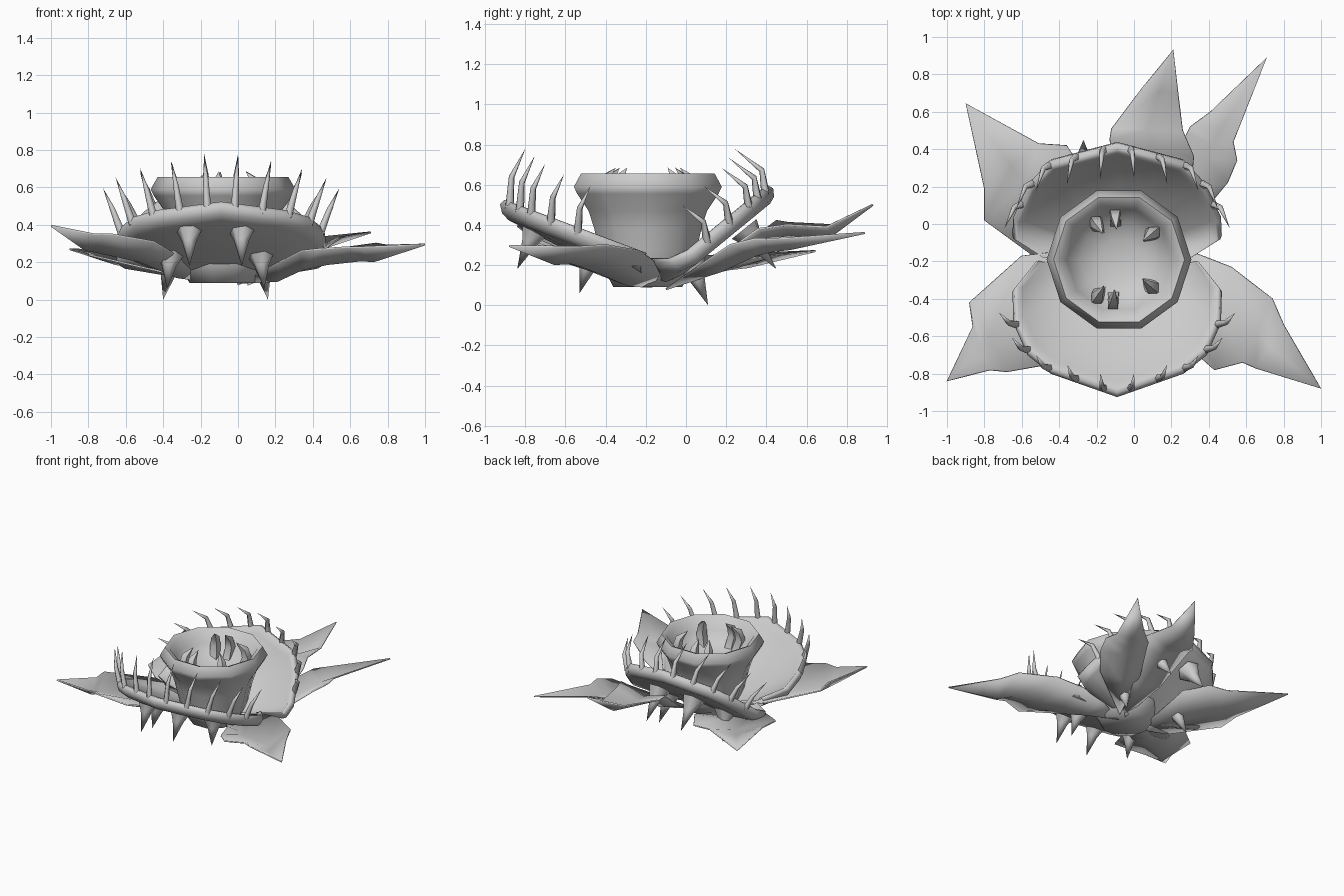
import bpy
import math
from mathutils import Vector

default_cube = bpy.data.objects.get("Cube")
if default_cube:
    bpy.data.objects.remove(default_cube, do_unlink=True)

grey = bpy.data.materials.new("plain grey")
grey.use_nodes = True
colour = (0.6, 0.6, 0.6, 1)
grey.diffuse_color = colour
grey.node_tree.nodes["Principled BSDF"].inputs["Base Color"].default_value = colour

CENTRE = Vector((-0.08, -0.19, 0))


def make_object(name, verts, faces, angle=80):
    mesh = bpy.data.meshes.new(name)
    mesh.from_pydata([tuple(v) for v in verts], [], faces)
    mesh.materials.append(grey)
    obj = bpy.data.objects.new(name, mesh)
    bpy.context.collection.objects.link(obj)
    bpy.ops.object.select_all(action="DESELECT")
    obj.select_set(True)
    bpy.context.view_layer.objects.active = obj
    # Merge doubled points and make normals point outward
    bpy.ops.object.mode_set(mode="EDIT")
    bpy.ops.mesh.select_all(action="SELECT")
    bpy.ops.mesh.remove_doubles(threshold=0.001)
    bpy.ops.mesh.normals_make_consistent(inside=False)
    bpy.ops.object.mode_set(mode="OBJECT")
    bpy.ops.object.shade_smooth_by_angle(angle=math.radians(angle))
    return obj


def bridge(rings, closed=True):
    """Quads between successive rings of equal length."""
    count = len(rings[0])
    verts = [v for ring in rings for v in ring]
    faces = []
    for r in range(len(rings) - 1):
        for i in range(count if closed else count - 1):
            j = (i + 1) % count
            a, b = r * count, (r + 1) * count
            faces.append((a + i, a + j, b + j, b + i))
    return verts, faces


def spike(name, path, radii, sides=5):
    """Tapered tube along a path, pointed at the last point."""
    path = [Vector(p) for p in path]
    rings = []
    for k, radius in enumerate(radii):
        along = (path[k + 1] - path[max(k - 1, 0)]).normalized()
        across = along.orthogonal().normalized()
        other = along.cross(across)
        ring = []
        for i in range(sides):
            a = math.tau * i / sides
            ring.append(path[k] + radius * (across * math.cos(a) + other * math.sin(a)))
        rings.append(ring)
    verts, faces = bridge(rings)
    start = len(verts) - sides
    verts.append(path[-1])
    faces += [(start + i, start + (i + 1) % sides, len(verts) - 1) for i in range(sides)]
    faces.append(tuple(range(sides)))
    return make_object(name, verts, faces)


# Central cup, a ten sided lathe with a hollow top
SIDES = 10
profile = [(0.18, 0.09), (0.23, 0.18), (0.255, 0.27), (0.28, 0.38), (0.31, 0.47),
           (0.37, 0.555), (0.387, 0.59), (0.35, 0.655), (0.315, 0.64),
           (0.28, 0.56), (0.21, 0.49), (0.11, 0.45)]
rings = []
for radius, z in profile:
    rings.append([CENTRE + Vector((radius * math.cos(math.tau * i / SIDES),
                                   radius * math.sin(math.tau * i / SIDES), z))
                  for i in range(SIDES)])
verts, faces = bridge(rings)
faces.append(tuple(range(SIDES)))
faces.append(tuple(range(len(verts) - SIDES, len(verts))))
make_object("cup", verts, faces)

# Curled teeth inside the cup
for n, degrees in enumerate((122, 95, 38, -40, -98, -120)):
    a = math.radians(degrees)
    out = Vector((math.cos(a), math.sin(a), 0))
    path = [CENTRE + out * r + Vector((0, 0, z))
            for r, z in ((0.2, 0.46), (0.24, 0.56), (0.22, 0.63), (0.16, 0.685))]
    spike(f"cup_tooth_{n}", path, (0.04, 0.038, 0.03), 4)


def along_outline(points, fraction):
    """Point at a fraction of the outline's length."""
    lengths = [(b - a).length for a, b in zip(points, points[1:])]
    target = fraction * sum(lengths)
    for a, b, length in zip(points, points[1:], lengths):
        if target <= length:
            return a.lerp(b, target / length)
        target -= length
    return points[-1]


def lobe(name, half, edge_y, edge_z, slope, toward, lean, height):
    """Half of the trap: bowed shell with a thick rolled rim and curved teeth."""
    middle = -0.09
    hinge = Vector((middle, -0.17, 0.14))
    flat = [(-x, y) for x, y in half] + [(0, edge_y)] + list(reversed(half))
    outline = [Vector((middle + x, y, max(0.235, edge_z - slope * abs(y - edge_y))))
               for x, y in flat]
    normal = Vector((0, toward * slope, 1)).normalized()
    section = [(0, 0), (0.45, -0.02), (0.9, -0.02), (0.95, 0.005), (0.985, 0), (1, -0.03),
               (0.97, -0.065), (0.92, -0.08), (0.5, -0.08), (0, -0.05)]
    rings = [[hinge.lerp(p, t) + normal * d for p in outline] for t, d in section]
    make_object(name, *bridge(rings, closed=False))
    count = 10
    for n in range(count):
        base = along_outline(outline, 0.18 + 0.64 * n / (count - 1))
        base = hinge.lerp(base, 0.97)
        side = (base.x - middle) / 0.56
        size = 1 - 0.25 * abs(side)
        path = [base - normal * 0.03,
                base + Vector((side * 0.07, 0, height * 0.48)) * size,
                base + Vector((side * 0.14, toward * lean, height)) * size]
        spike(f"{name}_tooth_{n}", path, (0.023, 0.015))


lobe("front_lobe", [(0.44, -0.2), (0.56, -0.35), (0.555, -0.52), (0.48, -0.69), (0.355, -0.79)],
     -0.915, 0.53, 0.375, 1, 0.07, 0.28)
lobe("back_lobe", [(0.4, -0.18), (0.56, -0.08), (0.555, 0.02), (0.47, 0.2), (0.36, 0.32)],
     0.415, 0.605, 0.82, -1, 0.14, 0.21)

# Thorns under the lobes, tapering quickly from a wide root
thorns = {
    "front_upper": [(-0.26, -0.74, 0.4), (-0.26, -0.84, 0.18)],
    "front_lower": [(-0.36, -0.47, 0.26), (-0.38, -0.53, 0.06)],
    "back_upper": [(-0.27, 0.29, 0.38), (-0.27, 0.45, 0.18)],
    "back_lower": [(-0.36, 0.02, 0.22), (-0.4, 0.11, 0)],
}
for name, (root, tip) in thorns.items():
    for side in ("right", "left"):
        root, tip = Vector(root), Vector(tip)
        if side == "left":
            root.x, tip.x = -0.24 - root.x, -0.24 - tip.x
        spike(f"{name}_thorn_{side}", [root, root.lerp(tip, 0.4), tip], (0.085, 0.04), 6)


def leaf(name, base, pairs, tip, fold):
    """Thin pointed leaf, folded into a keel along its midrib."""
    rings = [[Vector(base)] * 3]
    for left, right in pairs:
        left, right = Vector(left), Vector(right)
        rings.append([left, (left + right) / 2 - Vector((0, 0, fold)), right])
    rings.append([Vector(tip)] * 3)
    obj = make_object(name, *bridge(rings, closed=False))
    solid = obj.modifiers.new("thickness", "SOLIDIFY")
    solid.thickness = 0.01
    solid.offset = 0


leaf("right_back_leaf", (-0.2, -0.1, 0.1),
     [((-0.5, -0.2, 0.17), (-0.25, 0.25, 0.23)), ((-0.8, 0.02, 0.24), (-0.36, 0.42, 0.24)),
      ((-0.8, 0.19, 0.25), (-0.51, 0.43, 0.25))], (-0.9, 0.645, 0.27), 0.06)
leaf("back_leaf", (0, -0.1, 0.08),
     [((-0.08, 0.2, 0.23), (0.3, 0.15, 0.23)), ((-0.13, 0.45, 0.42), (0.32, 0.36, 0.38)),
      ((-0.12, 0.51, 0.41), (0.26, 0.5, 0.4)), ((0.04, 0.72, 0.4), (0.235, 0.7, 0.39))],
     (0.21, 0.93, 0.5), 0.06)
leaf("left_back_leaf", (0.05, -0.1, 0.08),
     [((0.15, 0.25, 0.22), (0.4, 0.1, 0.22)), ((0.28, 0.48, 0.3), (0.5, 0.22, 0.3)),
      ((0.3, 0.52, 0.31), (0.55, 0.34, 0.33)), ((0.41, 0.6, 0.33), (0.53, 0.44, 0.33))],
     (0.71, 0.89, 0.36), 0.05)
leaf("left_front_leaf", (0, -0.17, 0.09),
     [((0.2, -0.13, 0.16), (0.22, -0.45, 0.2)), ((0.34, -0.16, 0.22), (0.34, -0.7, 0.26)),
      ((0.52, -0.23, 0.27), (0.43, -0.78, 0.27)), ((0.74, -0.4, 0.3), (0.58, -0.74, 0.28)),
      ((0.8, -0.54, 0.29), (0.65, -0.77, 0.28))],
     (1, -0.88, 0.295), 0.08)
leaf("right_front_leaf", (-0.18, -0.17, 0.1),
     [((-0.35, -0.14, 0.18), (-0.3, -0.45, 0.22)), ((-0.6, -0.17, 0.26), (-0.45, -0.75, 0.31)),
      ((-0.88, -0.42, 0.33), (-0.68, -0.79, 0.35)), ((-0.86, -0.55, 0.34), (-0.77, -0.78, 0.35))],
     (-1, -0.84, 0.395), 0.08)
